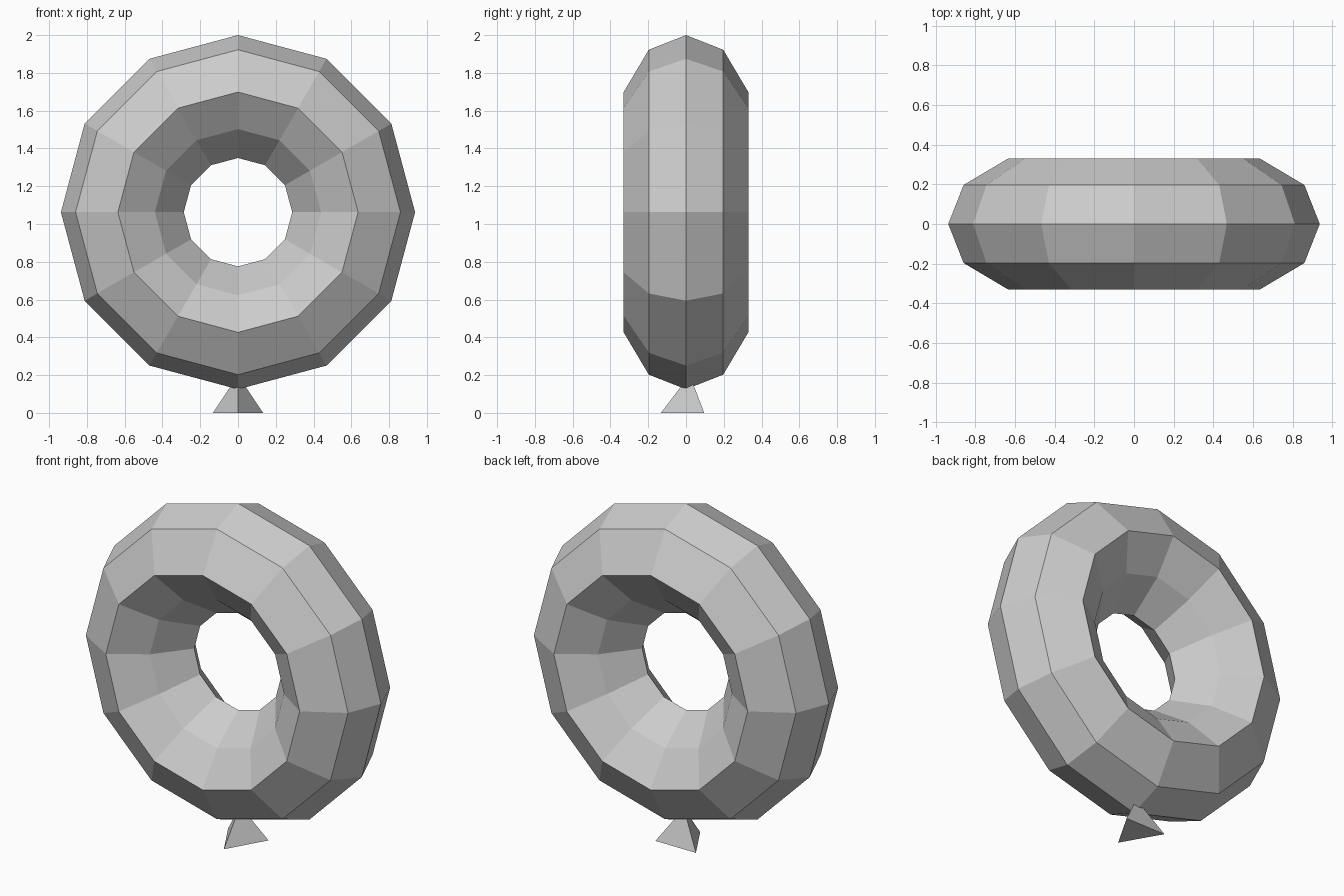
import bpy
import bmesh
import math
from mathutils import Matrix, Vector

cube = bpy.data.objects.get("Cube")
if cube:
    bpy.data.objects.remove(cube, do_unlink=True)

# Single flat colour
grey = bpy.data.materials.new("light_grey")
grey.use_nodes = True
colour = (0.6, 0.6, 0.6, 1.0)
grey.diffuse_color = colour
grey.node_tree.nodes["Principled BSDF"].inputs["Base Color"].default_value = colour


def finish(name, bm):
    """Turn a bmesh into a flat-shaded object."""
    bmesh.ops.recalc_face_normals(bm, faces=bm.faces)
    mesh = bpy.data.meshes.new(name)
    bm.to_mesh(mesh)
    bm.free()
    mesh.materials.append(grey)
    obj = bpy.data.objects.new(name, mesh)
    bpy.context.collection.objects.link(obj)
    return obj


# Inflated ring: eight-sided section spun in twelve steps round the y axis
CENTRE = Vector((0, 0, 1.0625))
half = [(0.9375, 0), (0.86, 0.197), (0.636, 0.33), (0.44, 0.197), (0.287, 0)]
section = half + [(r, -y) for r, y in reversed(half[1:-1])]

bm = bmesh.new()
verts = [bm.verts.new(CENTRE + Vector((r, y, 0))) for r, y in section]
edges = [bm.edges.new((v, verts[(i + 1) % len(verts)])) for i, v in enumerate(verts)]
bmesh.ops.spin(bm, geom=verts + edges, cent=CENTRE, axis=(0, 1, 0),
               angle=math.tau, steps=12, use_merge=True)
bmesh.ops.remove_doubles(bm, verts=bm.verts, dist=0.001)
finish("ring", bm)

# Knot: three-sided cone under the ring, one corner to the front
bm = bmesh.new()
bmesh.ops.create_cone(bm, cap_ends=True, segments=3, radius1=0.153, radius2=0,
                      depth=0.2)
bmesh.ops.remove_doubles(bm, verts=bm.verts, dist=0.001)
front = min((v for v in bm.verts if v.co.z < 0), key=lambda v: v.co.y)
turn = -math.pi / 2 - math.atan2(front.co.y, front.co.x)
bmesh.ops.transform(bm, matrix=Matrix.Translation((0, 0.02, 0.1))
                    @ Matrix.Rotation(turn, 4, 'Z'), verts=bm.verts)
finish("knot", bm)
